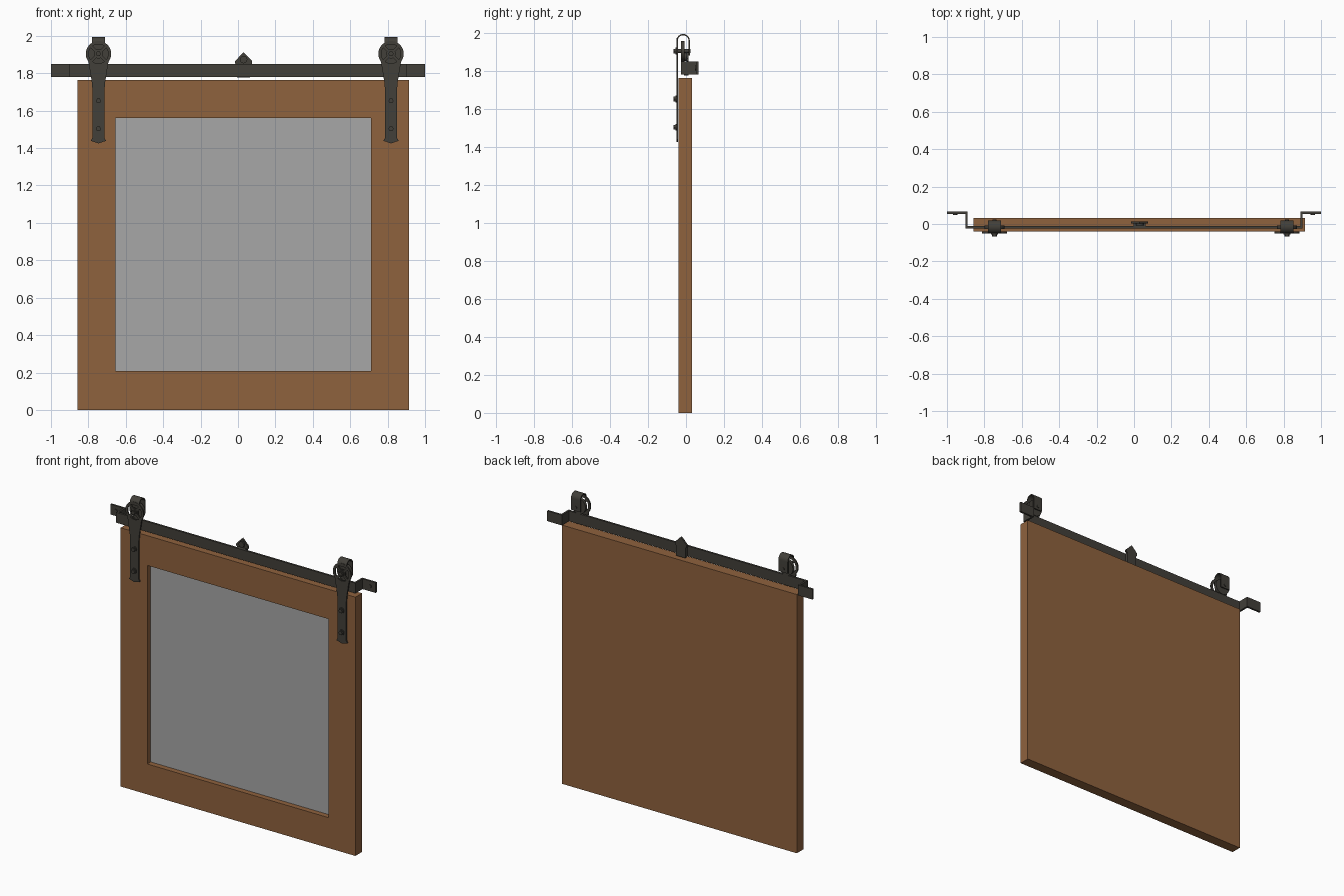
import bpy, bmesh, math
from mathutils import Vector

if "Cube" in bpy.data.objects:
    bpy.data.objects.remove(bpy.data.objects["Cube"])


def material(name, rgb):
    m = bpy.data.materials.new(name)
    m.diffuse_color = (*rgb, 1)
    m.use_nodes = True
    m.node_tree.nodes["Principled BSDF"].inputs["Base Color"].default_value = m.diffuse_color
    return m


WOOD = material("brown wood", (0.274, 0.122, 0.048))
PANE = material("grey panel", (0.39, 0.39, 0.39))
IRON = material("dark iron", (0.054, 0.050, 0.041))


def extrude(name, outlines, axis, lo, hi, mat, at=(0, 0, 0), smooth=False):
    """Fill 2D outlines (inner ones become holes) and extrude from lo to hi along an axis."""
    cu = bpy.data.curves.new(name, 'CURVE')
    cu.dimensions, cu.fill_mode = '2D', 'BOTH'
    cu.extrude = (hi - lo) / 2
    for pts in outlines:
        s = cu.splines.new('POLY')
        s.points.add(len(pts) - 1)
        for p, (a, b) in zip(s.points, pts):
            p.co = (a, b, 0, 1)
        s.use_cyclic_u = True
    tmp = bpy.data.objects.new(name + "_tmp", cu)
    bpy.context.collection.objects.link(tmp)
    dg = bpy.context.evaluated_depsgraph_get()
    me = bpy.data.meshes.new_from_object(tmp.evaluated_get(dg))
    bpy.data.objects.remove(tmp)
    mid = (lo + hi) / 2
    for v in me.vertices:
        a, b, c = v.co
        v.co = {'X': (c + mid, a, b), 'Y': (a, mid - c, b), 'Z': (a, b, c + mid)}[axis]
        v.co += Vector(at)
    bm = bmesh.new()
    bm.from_mesh(me)
    bmesh.ops.remove_doubles(bm, verts=bm.verts, dist=1e-5)
    bmesh.ops.recalc_face_normals(bm, faces=bm.faces)
    for f in bm.faces:
        f.smooth = False
        f.material_index = 0
    bm.to_mesh(me)
    bm.free()
    me.materials.clear()
    me.materials.append(mat)
    ob = bpy.data.objects.new(name, me)
    bpy.context.collection.objects.link(ob)
    if smooth:
        bpy.ops.object.select_all(action='DESELECT')
        ob.select_set(True)
        bpy.context.view_layer.objects.active = ob
        bpy.ops.object.shade_smooth_by_angle(angle=math.radians(35))
    return ob


def arc(cx, cy, r, a0, a1, n):
    return [(cx + r * math.cos(math.radians(a0 + (a1 - a0) * i / n)),
             cy + r * math.sin(math.radians(a0 + (a1 - a0) * i / n))) for i in range(n + 1)]


def circle(cx, cy, r, n):
    return arc(cx, cy, r, 0, 360, n)[:-1]


def rect(x0, z0, x1, z1):
    return [(x0, z0), (x1, z0), (x1, z1), (x0, z1)]


# Door: two L-shaped frame halves, a recessed panel and a back board
L, R, IL, IR = -0.857, 0.913, -0.656, 0.711
TOP, IT, IB = 1.763, 1.56, 0.207
extrude("frame_left_and_bottom", [[(L, 0), (IR, 0), (IR, IB), (IL, IB), (IL, TOP), (L, TOP)]],
        'Y', -0.04, 0.02, WOOD)
extrude("frame_top_and_right", [[(R, TOP), (IL, TOP), (IL, IT), (IR, IT), (IR, 0), (R, 0)]],
        'Y', -0.04, 0.02, WOOD)
extrude("recessed_panel", [rect(IL, IB, IR, IT)], 'Y', -0.003, 0.02, PANE)
extrude("back_board", [rect(L, 0, R, TOP)], 'Y', 0.02, 0.031, WOOD)

# Rail: a flat bar bent back to wall plates at both ends
half = [(0.902, -0.025), (0.902, 0.053), (1.0, 0.053), (1.0, 0.066), (0.889, 0.066), (0.889, -0.011)]
extrude("rail", [half + [(-x, y) for x, y in reversed(half)]], 'Z', 1.78, 1.85, IRON)
for sx in (-1, 1):
    extrude("wall_screw", [circle(sx * 0.957, 1.815, 0.012, 12)], 'Y', 0.047, 0.053, IRON)

# Centre stop: pointed plate behind the rail with a small button
side = [(0.035, 1.776), (0.035, 1.846), (0.045, 1.851), (0.045, 1.866), (0.012, 1.9)]
extrude("centre_stop", [side + [(0, 1.912)] + [(-x, z) for x, z in reversed(side)]],
        'Y', 0.002, 0.014, IRON, (0.03, 0, 0))
extrude("centre_stop_block", [rect(-0.032, 1.776, 0.032, 1.85)],
        'Y', -0.011, 0.002, IRON, (0.03, 0, 0))
extrude("centre_stop_button", [circle(0, 1.873, 0.02, 16)],
        'Y', -0.008, 0.002, IRON, (0.03, 0, 0), True)

# Hangers: strap with spoked round head, loop over the wheel, wheel, axle and bolts
HZ = 1.904
low = [(0.036, 1.755), (0.032, 1.71), (0.032, 1.455), (0.041, 1.438), (0.026, 1.434)]
strap = arc(0, HZ, 0.068, -38, 218, 36)
strap += [(-x, z) for x, z in low] + [(0, 1.425)] + list(reversed(low))
holes = [arc(0, HZ, 0.052, a - 36, a + 36, 8) + arc(0, HZ, 0.025, a + 27, a - 27, 5)
         for a in (0, 90, 180, 270)]
loop = ([(0.02, 1.88)] + arc(-0.015, 1.959, 0.035, 0, 180, 18) + [(-0.05, 1.95), (-0.043, 1.95)]
        + arc(-0.015, 1.959, 0.028, 180, 0, 18) + [(0.013, 1.88)])
for x in (-0.746, 0.818):
    at = (x, 0, 0)
    extrude("hanger_strap", [strap] + holes, 'Y', -0.05, -0.041, IRON, at, True)
    extrude("hanger_loop", [loop], 'X', -0.035, 0.035, IRON, at, True)
    extrude("wheel", [circle(0, HZ, 0.054, 32)], 'Y', -0.027, -0.008, IRON, at, True)
    extrude("axle", [circle(0, HZ, 0.01, 16)], 'Y', -0.058, 0.024, IRON, at, True)
    for z in (HZ, 1.652, 1.503):
        extrude("bolt_washer", [circle(0, z, 0.018, 16)], 'Y', -0.056, -0.049, IRON, at, True)
        extrude("bolt_head", [circle(0, z, 0.014, 6)], 'Y', -0.067, -0.056, IRON, at)
